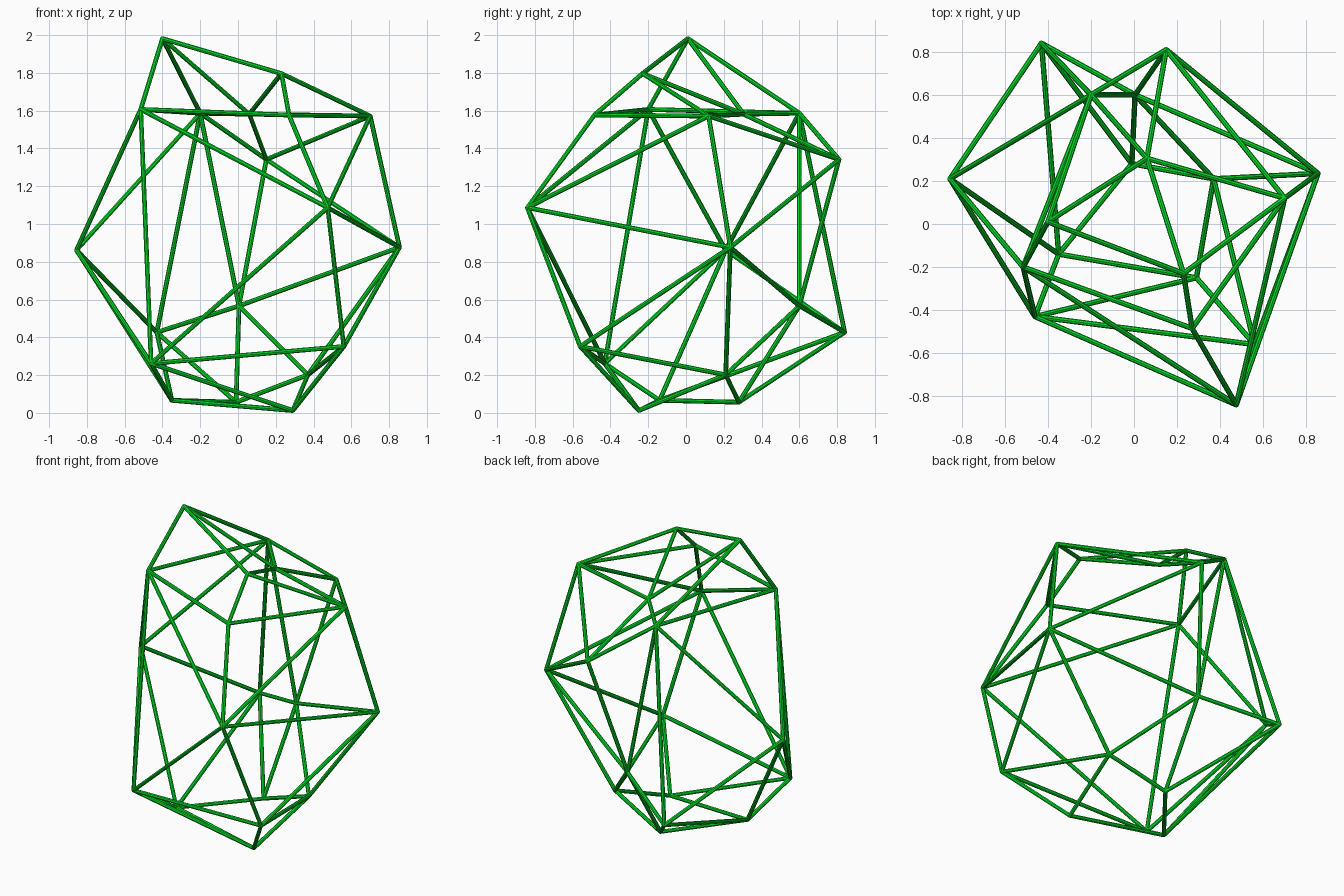
import bpy, bmesh
from mathutils import Vector, Matrix

if "Cube" in bpy.data.objects:
    bpy.data.objects.remove(bpy.data.objects["Cube"])

RADIUS = 0.0125

# Corner points of the faceted cage
corners = dict(
    A=(-.40, .01, 1.985), B=(.23, -.23, 1.80), C=(.70, .12, 1.575),
    D=(-.515, -.20, 1.61), E=(-.20, .60, 1.59), F=(.06, .305, 1.585),
    G=(.15, .81, 1.345), H=(.475, -.84, 1.09), I=(.855, .235, .88),
    J=(-.855, .21, .865), K=(-.43, .84, .43), L=(.005, .60, .57),
    M=(.56, -.56, .355), N=(-.46, -.43, .265), O=(.37, .21, .205),
    P=(-.35, -.14, .07), Q=(.29, -.25, .016), R=(-.01, .28, .06),
    S=(.27, -.485, 1.58))
pts = {k: Vector(v) for k, v in corners.items()}

# Facets of the cage, upper to lower; struts run along every facet border
facets = ("ADSB ABF AEF ADE EFG FGC BFC BSC DSH SHC CHI CIG GIL GLE ELK EKJ "
          "JKP KRP KLR LRO LOI JNP DJN DJE HMI NMH DNH NPQ NQM MQO MOI PQOR").split()
edges = sorted({tuple(sorted((f[i - 1], f[i]))) for f in facets for i in range(len(f))})

bm = bmesh.new()

# Struts
for a, b in edges:
    p, q = pts[a], pts[b]
    d = q - p
    mat = Matrix.Translation((p + q) / 2) @ d.to_track_quat('Z', 'Y').to_matrix().to_4x4()
    bmesh.ops.create_cone(bm, cap_ends=True, segments=8, radius1=RADIUS,
                          radius2=RADIUS, depth=d.length, matrix=mat)

# Rounded joints that close the corners
for p in pts.values():
    bmesh.ops.create_icosphere(bm, subdivisions=2, radius=RADIUS,
                               matrix=Matrix.Translation(p))

# Rest the cage on the ground
low = min(v.co.z for v in bm.verts)
bmesh.ops.translate(bm, verts=bm.verts, vec=(0, 0, -low))

mesh = bpy.data.meshes.new("wire_cage")
bm.to_mesh(mesh)
bm.free()
cage = bpy.data.objects.new("wire_cage", mesh)
bpy.context.collection.objects.link(cage)

green = bpy.data.materials.new("green")
green.diffuse_color = (0.0, 0.7, 0.02, 1)
green.use_nodes = True
green.node_tree.nodes["Principled BSDF"].inputs["Base Color"].default_value = green.diffuse_color
mesh.materials.append(green)
